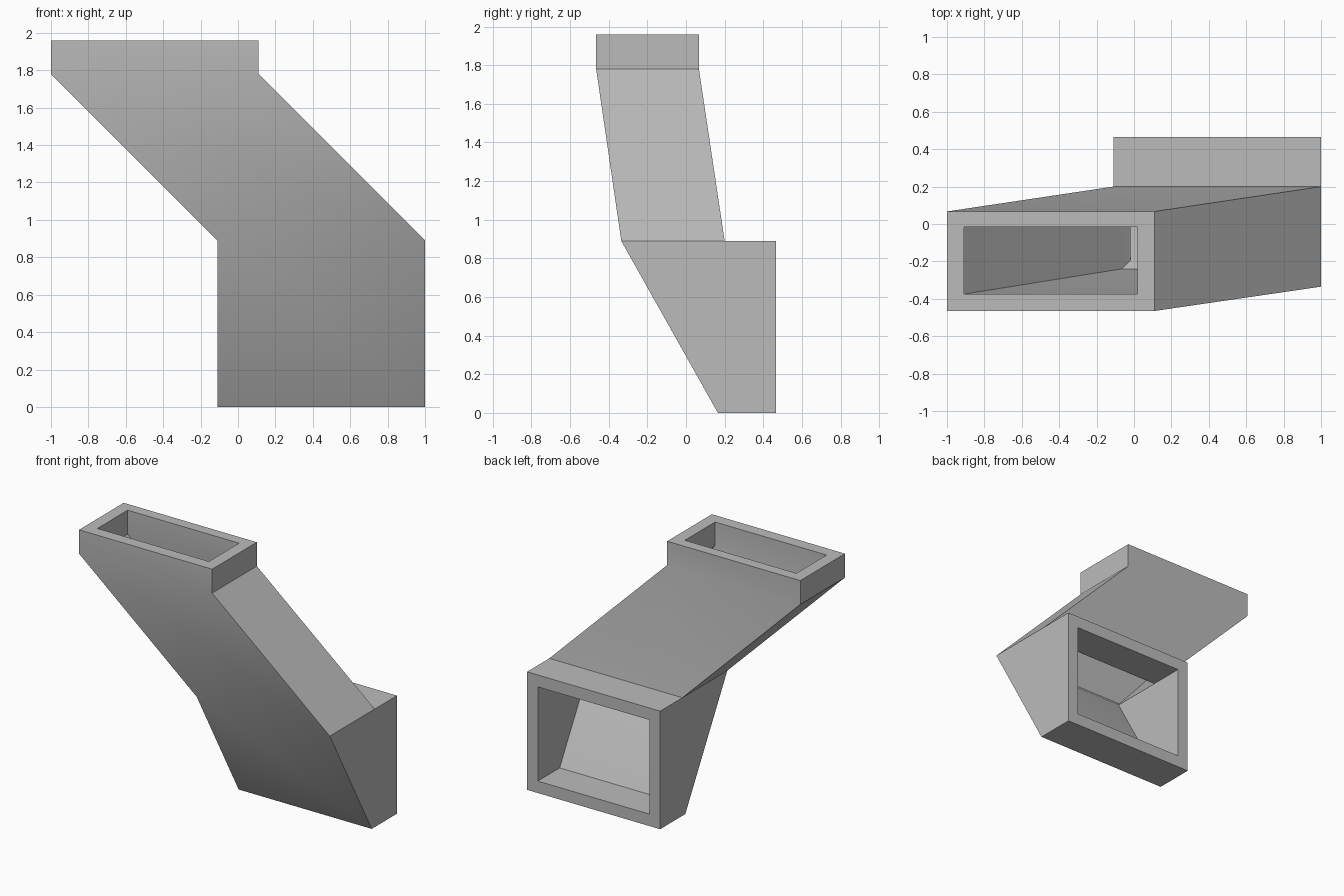
import bpy
import bmesh
import math

cube = bpy.data.objects.get("Cube")
if cube:
    bpy.data.objects.remove(cube, do_unlink=True)

# One plain sheet-metal colour
metal = bpy.data.materials.new("grey_metal")
metal.use_nodes = True
grey = (0.5, 0.5, 0.5, 1)
metal.diffuse_color = grey
metal.node_tree.nodes["Principled BSDF"].inputs["Base Color"].default_value = grey

# Rectangular sections: x range, front edge (y, z), back edge (y, z)
# Outer skin, from the top collar down to the rear opening
outer = [
    (-1.0, 0.11, (-0.465, 1.96), (0.067, 1.96)),
    (-1.0, 0.11, (-0.465, 1.78), (0.067, 1.78)),
    (-0.11, 1.0, (-0.335, 0.89), (0.2, 0.89)),
    (-0.11, 1.0, (0.165, 0), (0.2, 0.89)),
    (-0.11, 1.0, (0.465, 0), (0.465, 0.89)),
]
# Inner passage, following the same route
inner = [
    (-0.91, 0.02, (-0.375, 1.96), (-0.015, 1.96)),
    (-0.91, 0.02, (-0.375, 1.78), (-0.015, 1.78)),
    (-0.065, 0.865, (-0.24, 0.845), (0.14, 0.845)),
    (-0.02, 0.91, (-0.195, 0.8), (0.2, 0.8)),
    (-0.02, 0.91, (0.205, 0.09), (0.2, 0.8)),
    (-0.02, 0.91, (0.465, 0.09), (0.465, 0.8)),
]


def corners(section):
    x0, x1, front, back = section
    return [(x0, *front), (x1, *front), (x1, *back), (x0, *back)]


def closed_loft(name, sections):
    """Skin a closed chain of sections, merging corners that coincide."""
    bm = bmesh.new()
    shared = {}

    def vert(co):
        if co not in shared:
            shared[co] = bm.verts.new(co)
        return shared[co]

    rings = [[vert(co) for co in corners(s)] for s in sections]
    for a, b in zip(rings, rings[1:] + rings[:1]):
        for i in range(4):
            j = (i + 1) % 4
            face = list(dict.fromkeys((a[i], a[j], b[j], b[i])))
            if len(face) > 2:
                bm.faces.new(face)
    bmesh.ops.recalc_face_normals(bm, faces=bm.faces)
    mesh = bpy.data.meshes.new(name)
    bm.to_mesh(mesh)
    bm.free()
    mesh.materials.append(metal)
    obj = bpy.data.objects.new(name, mesh)
    bpy.context.collection.objects.link(obj)
    return obj


# Hollow duct: outside down, rear rim, inside up, top rim
duct = closed_loft("offset_duct", outer + inner[::-1])
bpy.ops.object.select_all(action="DESELECT")
duct.select_set(True)
bpy.context.view_layer.objects.active = duct
bpy.ops.object.shade_smooth_by_angle(angle=math.radians(30))
